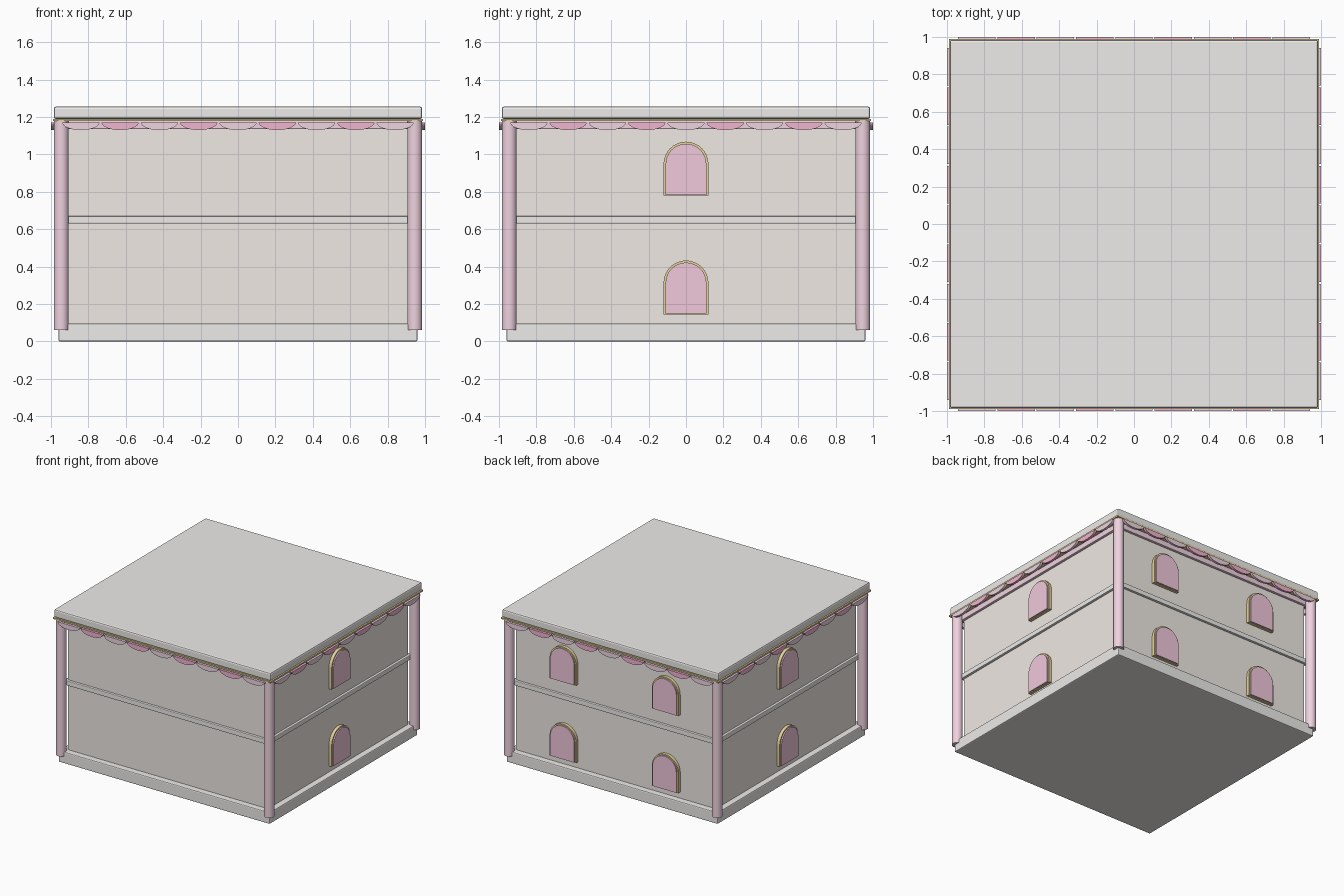
import bpy, bmesh
from math import pi, sin, cos
from mathutils import Matrix, Vector

if "Cube" in bpy.data.objects:
    bpy.data.objects.remove(bpy.data.objects["Cube"])


def material(name, rgb):
    m = bpy.data.materials.new(name)
    m.diffuse_color = (*rgb, 1)
    m.use_nodes = True
    m.node_tree.nodes["Principled BSDF"].inputs["Base Color"].default_value = m.diffuse_color
    return m


WALL = material("wall_cream", (0.87, 0.82, 0.78))
TRIM = material("trim_white", (0.85, 0.84, 0.82))
PILLAR = material("pillar_pink", (0.87, 0.65, 0.74))
PANE = material("pane_pink", (0.88, 0.58, 0.71))
GOLD = material("gold", (0.78, 0.66, 0.32))
DEEP = material("scallop_deep", (0.88, 0.46, 0.64))
PALE = material("scallop_pale", (0.86, 0.66, 0.75))


def finish(name, bm, mat, smooth=False):
    bmesh.ops.recalc_face_normals(bm, faces=bm.faces)
    me = bpy.data.meshes.new(name)
    bm.to_mesh(me)
    bm.free()
    me.materials.append(mat)
    ob = bpy.data.objects.new(name, me)
    bpy.context.collection.objects.link(ob)
    if smooth:
        bpy.context.view_layer.objects.active = ob
        ob.select_set(True)
        bpy.ops.object.shade_smooth_by_angle(angle=0.6)
        ob.select_set(False)
    return ob


def slab(name, half, z0, z1, mat, bevel=0.0):
    bm = bmesh.new()
    bmesh.ops.create_cube(bm, size=1)
    bmesh.ops.scale(bm, vec=(2 * half, 2 * half, z1 - z0), verts=bm.verts)
    bmesh.ops.translate(bm, vec=(0, 0, (z0 + z1) / 2), verts=bm.verts)
    ob = finish(name, bm, mat)
    if bevel:
        b = ob.modifiers.new("bevel", 'BEVEL')
        b.width, b.segments = bevel, 2


def plate(name, profile, near, far, side, mat):
    """Extrude a (u, z) outline outward; side counts quarter turns from the front."""
    bm = bmesh.new()
    f = bm.faces.new([bm.verts.new((u, -near, z)) for u, z in profile])
    r = bmesh.ops.extrude_face_region(bm, geom=[f], use_keep_orig=True)
    vs = [v for v in r["geom"] if isinstance(v, bmesh.types.BMVert)]
    bmesh.ops.translate(bm, vec=(0, near - far, 0), verts=vs)
    bm.transform(Matrix.Rotation(side * pi / 2, 4, 'Z'))
    return finish(name, bm, mat, True)


def arch(u, z0, half, spring, n=16):
    top = [(u + half * cos(pi * i / n), spring + half * sin(pi * i / n)) for i in range(n + 1)]
    return [(u - half, z0), (u + half, z0)] + top


# Stacked body, floors and roof
slab("house_walls", 0.91, 0.02, 1.24, WALL)
slab("base", 0.96, 0.0, 0.095, TRIM, 0.008)
slab("middle_floor_band", 0.93, 0.63, 0.67, TRIM, 0.005)
slab("cornice", 0.93, 1.135, 1.18, PILLAR, 0.005)
slab("gold_eave", 0.99, 1.178, 1.19, GOLD)
slab("roof", 0.985, 1.19, 1.256, TRIM, 0.012)

# Corner pillars
for sx in (-1, 1):
    for sy in (-1, 1):
        bm = bmesh.new()
        bmesh.ops.create_cone(bm, cap_ends=True, segments=32, radius1=0.04, radius2=0.04, depth=1.12)
        bmesh.ops.translate(bm, vec=(sx * 0.945, sy * 0.945, 0.62), verts=bm.verts)
        finish("corner_pillar", bm, PILLAR, True)

# Scalloped awning on all four sides
for side in range(4):
    for i in range(9):
        c = (i - 4) * 0.21
        prof = [(c + 0.1 * cos(pi * k / 14), 1.172 - 0.042 * sin(pi * k / 14)) for k in range(15)]
        plate("awning_scallop", prof, 0.98, 1.0, side, DEEP if i % 2 else PALE)

# Arched windows: one per storey on the sides, two on the back
for side, us in ((1, (0,)), (2, (-0.465, 0.465)), (3, (0,))):
    for u in us:
        for z in (0.145, 0.78):
            plate("window_frame", arch(u, z, 0.12, z + 0.168), 0.9, 0.935, side, GOLD)
            plate("window_pane", arch(u, z + 0.004, 0.109, z + 0.168), 0.9, 0.945, side, PANE)
